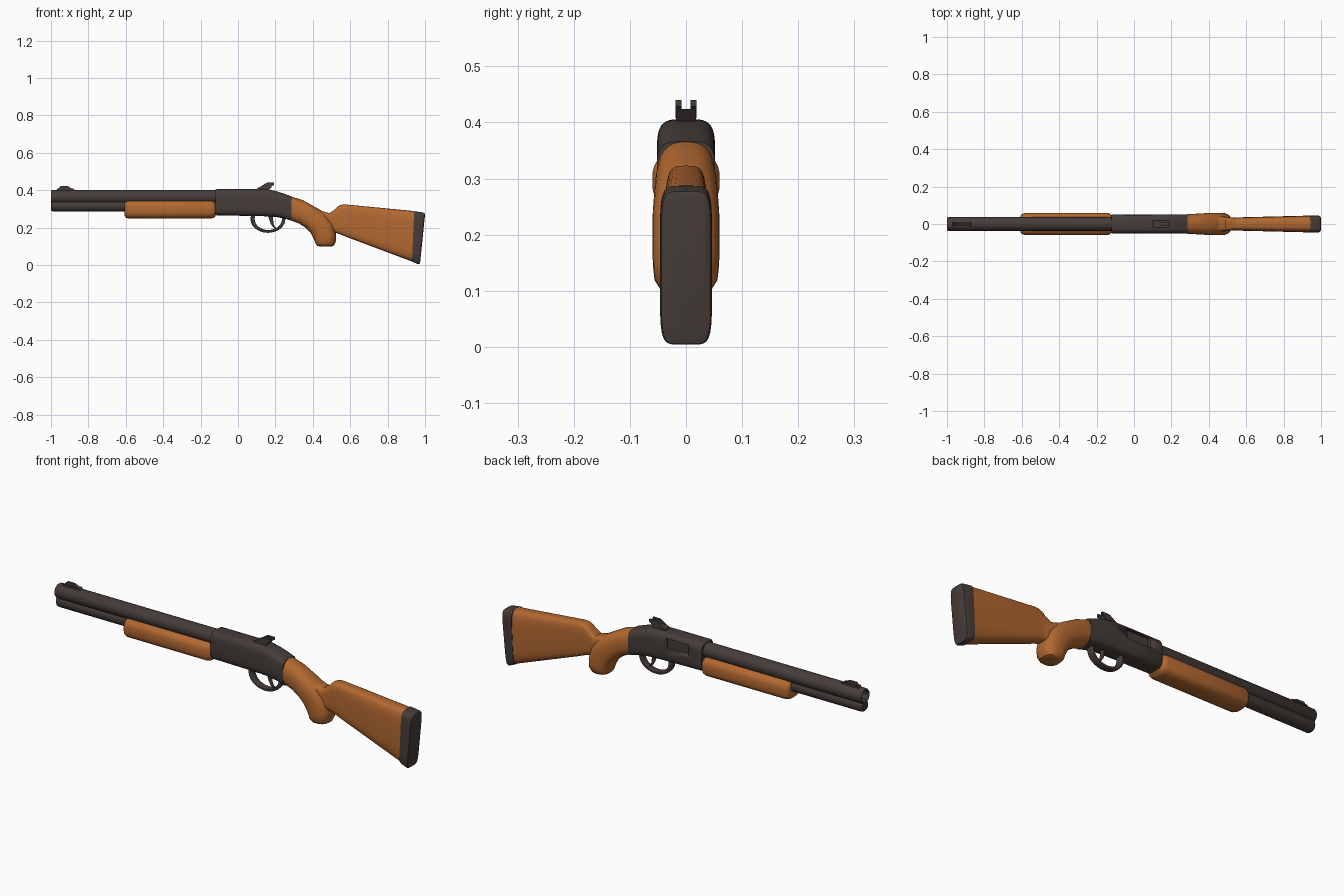
import bpy, bmesh, math

if "Cube" in bpy.data.objects:
    bpy.data.objects.remove(bpy.data.objects["Cube"])


def material(name, col):
    m = bpy.data.materials.new(name)
    m.diffuse_color = (*col, 1)
    m.use_nodes = True
    m.node_tree.nodes["Principled BSDF"].inputs["Base Color"].default_value = m.diffuse_color
    return m


METAL = material("dark gunmetal", (0.06, 0.046, 0.04))
WOOD = material("orange wood", (0.45, 0.14, 0.03))


def finish(name, bm, mat, angle=40):
    bmesh.ops.recalc_face_normals(bm, faces=bm.faces)
    me = bpy.data.meshes.new(name)
    bm.to_mesh(me)
    bm.free()
    ob = bpy.data.objects.new(name, me)
    bpy.context.collection.objects.link(ob)
    me.materials.append(mat)
    bpy.ops.object.select_all(action='DESELECT')
    ob.select_set(True)
    bpy.context.view_layer.objects.active = ob
    bpy.ops.object.shade_smooth_by_angle(angle=math.radians(angle))
    return ob


def loft(name, stations, mat, n=3, sides=32):
    """Skin superellipse rings; station = (top x, top z, bottom x, bottom z, half width)."""
    bm = bmesh.new()
    rings = []
    for tx, tz, bx, bz, w in stations:
        ring = []
        for i in range(sides):
            a = 2 * math.pi * i / sides
            c, s = math.cos(a), math.sin(a)
            u = math.copysign(abs(c) ** (2 / n), c)
            v = math.copysign(abs(s) ** (2 / n), s)
            ring.append(bm.verts.new(((tx + bx) / 2 + v * (tx - bx) / 2, w * u,
                                      (tz + bz) / 2 + v * (tz - bz) / 2)))
        rings.append(ring)
    for r, q in zip(rings, rings[1:]):
        for i in range(sides):
            j = (i + 1) % sides
            bm.faces.new((r[i], r[j], q[j], q[i]))
    bm.faces.new(rings[0])
    bm.faces.new(rings[-1])
    return finish(name, bm, mat)


def tube(name, z, profile):
    return loft(name, [(x, z + r, x, z - r, r) for x, r in profile], METAL, n=2)


def prism(name, pts, y0, y1, mat=METAL):
    """Extrude an x-z outline between two y values."""
    bm = bmesh.new()
    f = bm.faces.new([bm.verts.new((x, y0, z)) for x, z in pts])
    g = bmesh.ops.extrude_face_region(bm, geom=[f])
    bmesh.ops.translate(bm, vec=(0, y1 - y0, 0),
                        verts=[v for v in g['geom'] if isinstance(v, bmesh.types.BMVert)])
    return finish(name, bm, mat, 25)


# Barrel with bore, and magazine tube below it
tube("barrel", 0.364, [(-.94, .026), (-.995, .026), (-1, .029), (-1, .033), (-.993, .037), (-.05, .037)])
tube("magazine_tube", 0.316, [(-1, .022), (-.994, .028), (-.985, .031), (-.05, .031)])

# Receiver with ejection port on the far side
receiver = loft("receiver", [(-.12, .402, -.12, .269, .048), (-.113, .406, -.113, .265, .052),
                             (.08, .406, .08, .262, .052), (.155, .405, .155, .26, .052),
                             (.20, .396, .20, .257, .052), (.25, .380, .25, .248, .052),
                             (.287, .366, .287, .237, .052)], METAL, n=4, sides=40)
cutter = prism("port_cutter", [(-.05, .335), (.08, .335), (.08, .386), (-.05, .386)], .034, .09)
cutter.hide_render = True
cutter.hide_viewport = True
mod = receiver.modifiers.new("port", 'BOOLEAN')
mod.operation = 'DIFFERENCE'
mod.solver = 'EXACT'
mod.object = cutter

# Sliding fore-end
loft("fore_end", [(-.607, .33, -.607, .265, .042), (-.60, .34, -.60, .253, .053),
                  (-.585, .345, -.585, .248, .059), (-.145, .345, -.145, .248, .06),
                  (-.128, .340, -.128, .253, .055), (-.12, .33, -.12, .262, .046)], WOOD, n=3)

# Wrist curving into the pistol grip
loft("pistol_grip", [(.285, .366, .285, .237, .052), (.345, .347, .325, .222, .055),
                     (.41, .311, .362, .199, .058), (.463, .281, .389, .170, .06),
                     (.508, .225, .404, .142, .06), (.524, .165, .411, .125, .059),
                     (.523, .125, .415, .113, .056), (.513, .104, .424, .102, .046),
                     (.50, .099, .437, .099, .034)], WOOD, n=2.5)

# Butt stock and recoil pad
loft("butt_stock", [(.44, .29, .44, .19, .042), (.49, .277, .49, .18, .038),
                    (.515, .294, .52, .172, .035), (.535, .314, .54, .166, .034),
                    (.555, .323, .56, .158, .035), (.58, .323, .58, .150, .036),
                    (.944, .288, .932, .018, .045)], WOOD, n=4)
loft("recoil_pad", [(.942, .287, .93, .018, .0465), (.988, .281, .963, .004, .0465),
                    (.997, .277, .971, .005, .044), (1, .270, .974, .014, .038)], METAL, n=6, sides=40)

# Trigger guard loop and trigger
guard = []
for i in range(25):
    a = math.radians(165 + 210 * i / 24)
    c, s = math.cos(a), math.sin(a)
    guard.append((.16 + .093 * c, .245 + .073 * s, .162 + .073 * c, .245 + .058 * s, .017))
loft("trigger_guard", guard, METAL, n=4, sides=16)
loft("trigger", [(.16, .265, .188, .265, .008), (.168, .24, .188, .24, .008),
                 (.175, .22, .19, .217, .008), (.187, .203, .198, .203, .008),
                 (.199, .194, .206, .197, .006)], METAL, n=3, sides=12)

# Rear sight: base with two prongs
prism("rear_sight_base", [(.10, .40), (.105, .412), (.135, .424), (.185, .424), (.165, .40)], -.018, .018)
for side in (-1, 1):
    prism("rear_sight_prong", [(.105, .408), (.145, .435), (.155, .440), (.193, .440), (.193, .428), (.165, .415)],
          side * .008, side * .019)

# Front sight: ramp and blade
prism("front_sight_ramp", [(-.975, .394), (-.965, .408), (-.88, .408), (-.865, .394)], -.012, .012)
prism("front_sight_blade", [(-.965, .405), (-.95, .421), (-.91, .421), (-.88, .405)], -.006, .006)
